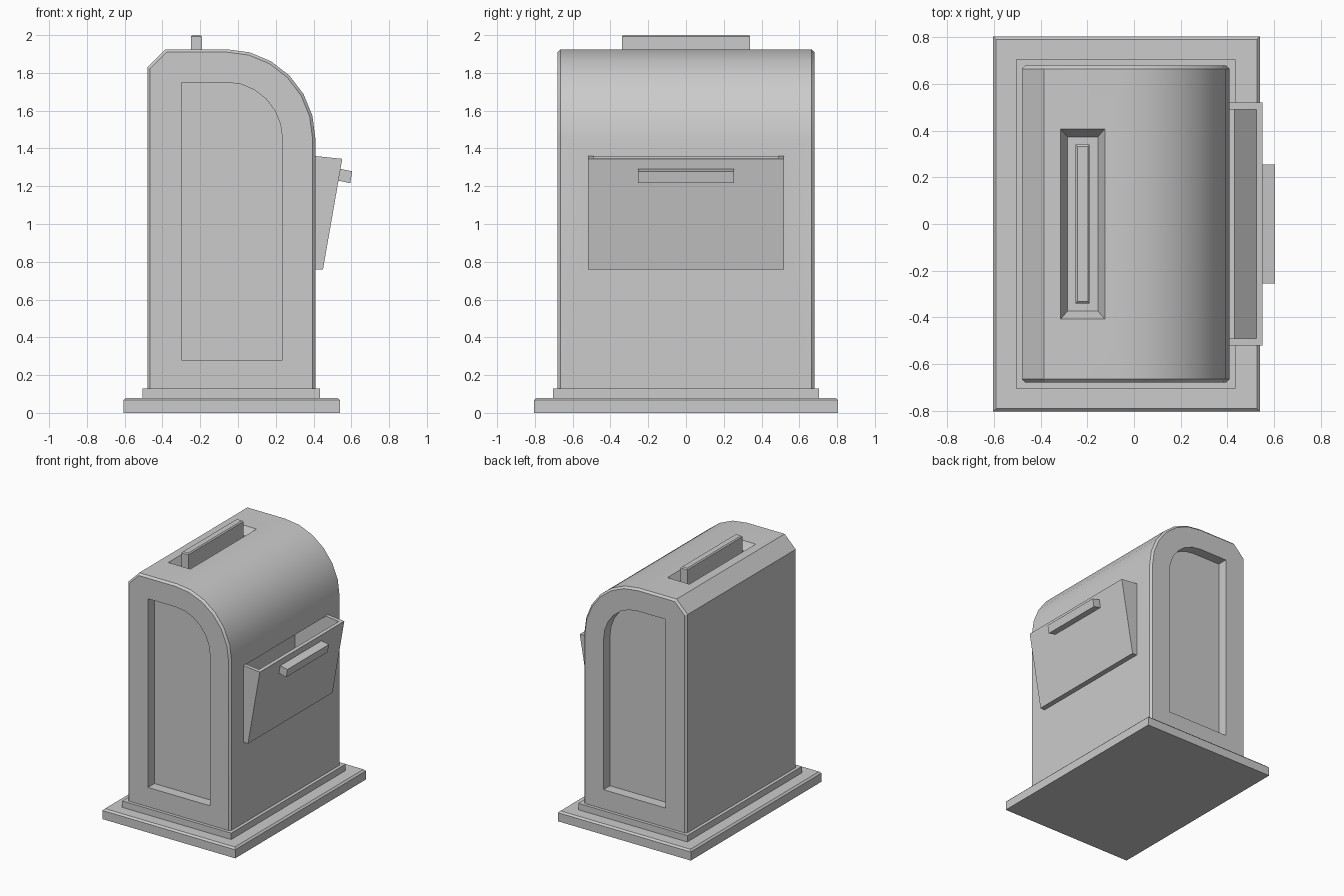
import bpy, bmesh, math

if "Cube" in bpy.data.objects:
    bpy.data.objects.remove(bpy.data.objects["Cube"])


def finish(name, bm):
    bmesh.ops.recalc_face_normals(bm, faces=bm.faces)
    me = bpy.data.meshes.new(name)
    bm.to_mesh(me)
    bm.free()
    ob = bpy.data.objects.new(name, me)
    bpy.context.collection.objects.link(ob)
    return ob


def prism(name, profile, y0, y1, cap_bevel=0.0):
    """Extrude an x/z profile along y; optionally chamfer the end rims."""
    bm = bmesh.new()
    face = bm.faces.new([bm.verts.new((x, y0, z)) for x, z in profile])
    ext = bmesh.ops.extrude_face_region(bm, geom=[face])
    for v in ext["geom"]:
        if isinstance(v, bmesh.types.BMVert):
            v.co.y = y1
    if cap_bevel:
        zmin = min(z for _, z in profile)
        rims = [e for e in bm.edges
                if abs(e.verts[0].co.y - e.verts[1].co.y) < 1e-6
                and max(v.co.z for v in e.verts) > zmin + 1e-4]
        bmesh.ops.bevel(bm, geom=rims, offset=cap_bevel, segments=1,
                        affect='EDGES', profile=0.5)
    return finish(name, bm)


def block(name, x, y, z, top_bevel=0.0, taper=(0, 0)):
    """Box from ranges; taper shrinks the bottom, top_bevel chamfers the top rim."""
    bm = bmesh.new()
    bmesh.ops.create_cube(bm, size=1)
    for v in bm.verts:
        s = [1 if c > 0 else -1 for c in v.co]
        low = s[2] < 0
        v.co.x = (x[1] if s[0] > 0 else x[0]) - (s[0] * taper[0] if low else 0)
        v.co.y = (y[1] if s[1] > 0 else y[0]) - (s[1] * taper[1] if low else 0)
        v.co.z = z[0] if low else z[1]
    if top_bevel:
        rims = [e for e in bm.edges if all(v.co.z > z[1] - 1e-4 for v in e.verts)]
        bmesh.ops.bevel(bm, geom=rims, offset=top_bevel, segments=1,
                        affect='EDGES', profile=0.5)
    return finish(name, bm)


def activate(ob):
    bpy.ops.object.select_all(action='DESELECT')
    ob.select_set(True)
    bpy.context.view_layer.objects.active = ob


def cut(ob, cutter):
    m = ob.modifiers.new("cut", 'BOOLEAN')
    m.operation = 'DIFFERENCE'
    m.solver = 'EXACT'
    m.object = cutter
    activate(ob)
    bpy.ops.object.modifier_apply(modifier=m.name)
    bpy.data.objects.remove(cutter)


def arc(cx, cz, rx, rz, n=6):
    """Quarter ellipse from the top round to the right side."""
    return [(cx + rx * math.sin(i * math.pi / 2 / n),
             cz + rz * math.cos(i * math.pi / 2 / n)) for i in range(n + 1)]


# Stepped base
block("base_slab", (-0.605, 0.54), (-0.805, 0.805), (0, 0.08), 0.013)
block("base_step", (-0.505, 0.435), (-0.705, 0.705), (0.07, 0.13))

# Body with one chamfered and one rounded shoulder
body = prism("body", [(0.41, 0.12), (-0.48, 0.12), (-0.48, 1.83), (-0.385, 1.925)]
             + arc(-0.06, 1.45, 0.47, 0.475), -0.68, 0.68, 0.015)

# Recessed panels on front and back
panel = [(0.235, 0.28), (-0.30, 0.28), (-0.30, 1.75)] + arc(-0.06, 1.45, 0.295, 0.30)
for s in (-1, 1):
    cut(body, prism("panel_cutter", panel, *sorted((s * 0.6, s * 0.75))))

# Sloped tray in the roof and the pocket behind the hatch
cut(body, block("tray_cutter", (-0.325, -0.115), (-0.42, 0.42), (1.865, 1.945),
                taper=(0.04, 0.047)))
cut(body, block("pocket_cutter", (0.15, 0.6), (-0.49, 0.49), (0.80, 1.355)))
activate(body)
bpy.ops.object.shade_smooth_by_angle(angle=math.radians(30))

# Roof handle bar
block("roof_handle", (-0.25, -0.19), (-0.34, 0.34), (1.855, 2.0), 0.008)

# Tilted hatch, hollow and open at the top
hatch = prism("hatch", [(0.405, 0.76), (0.45, 0.76), (0.552, 1.345), (0.405, 1.36)],
              -0.52, 0.52)
cut(hatch, prism("hatch_cutter", [(0.3, 0.80), (0.431, 0.80), (0.534, 1.4), (0.3, 1.4)],
                 -0.49, 0.49))

# Hatch pull
prism("hatch_handle", [(0.531, 1.23), (0.594, 1.216), (0.605, 1.279), (0.541, 1.292)],
      -0.255, 0.255)
